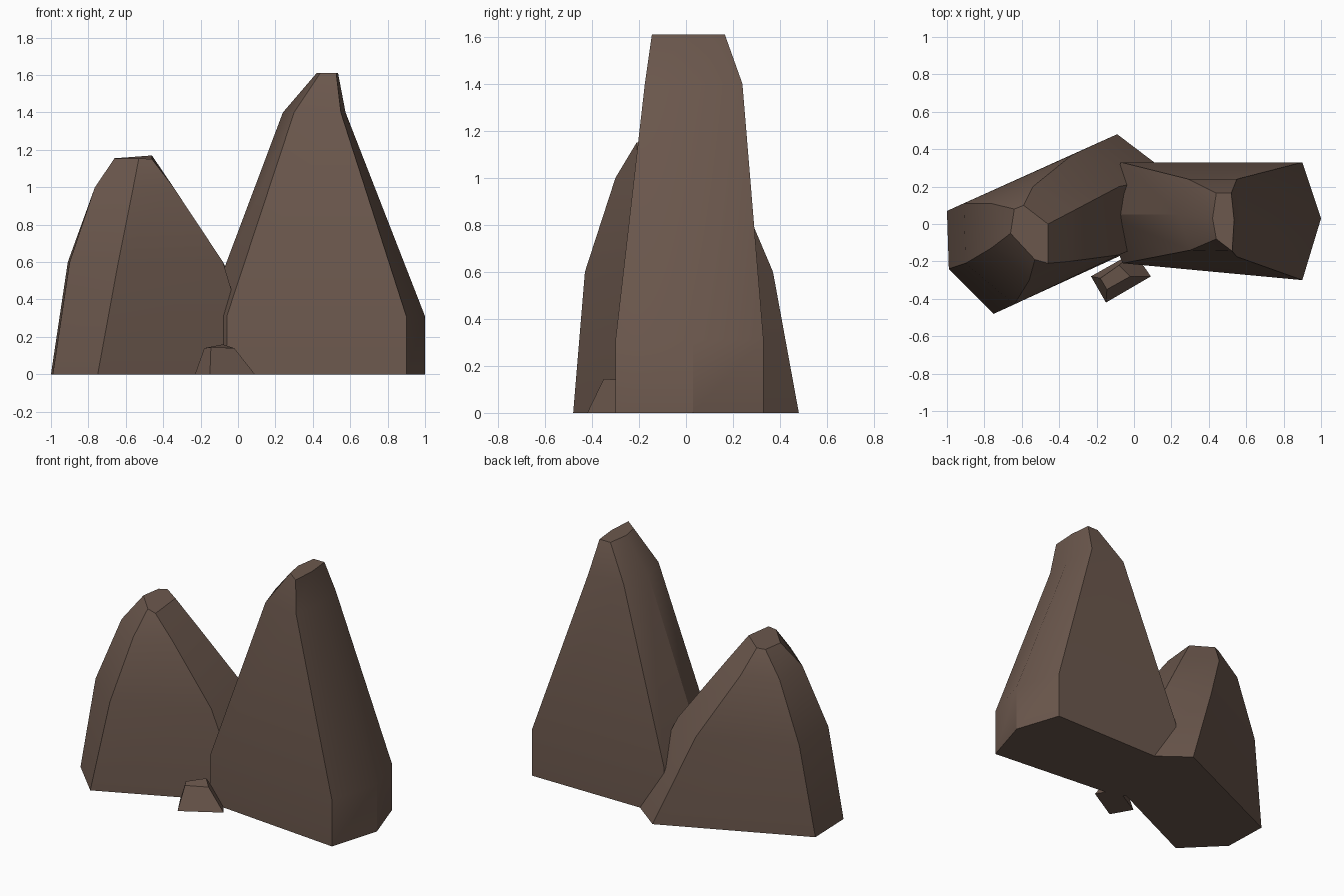
import bpy, bmesh, math

if "Cube" in bpy.data.objects:
    bpy.data.objects.remove(bpy.data.objects["Cube"])

stone = bpy.data.materials.new("brown stone")
stone.diffuse_color = (0.150, 0.098, 0.075, 1)
stone.use_nodes = True
stone.node_tree.nodes["Principled BSDF"].inputs["Base Color"].default_value = stone.diffuse_color


def rock(name, rings):
    """Loft a closed rock through rings of (x, y, z) points, bottom to top."""
    bm = bmesh.new()
    loops = [[bm.verts.new(p) for p in ring] for ring in rings]
    n = len(loops[0])
    for low, high in zip(loops, loops[1:]):
        for i in range(n):
            j = (i + 1) % n
            bm.faces.new((low[i], low[j], high[j], high[i]))
    bm.faces.new(loops[0][::-1])
    bm.faces.new(loops[-1])
    bmesh.ops.recalc_face_normals(bm, faces=bm.faces)
    mesh = bpy.data.meshes.new(name)
    bm.to_mesh(mesh)
    bm.free()
    mesh.materials.append(stone)
    ob = bpy.data.objects.new(name, mesh)
    bpy.context.collection.objects.link(ob)
    bpy.ops.object.select_all(action='DESELECT')
    ob.select_set(True)
    bpy.context.view_layer.objects.active = ob
    bpy.ops.object.shade_smooth_by_angle(angle=math.radians(30))


def level(z, pts):
    return [(x, y, z) for x, y in pts]


# Tall rock on the right: vertical foot, long taper, bevelled crown
foot = [(-0.06, -0.21), (0.90, -0.30), (1.0, 0.03),
        (0.90, 0.33), (-0.07, 0.33), (-0.17, 0.05)]
rock("tall_rock", [
    level(0, foot),
    level(0.31, foot),
    level(1.40, [(0.30, -0.14), (0.55, -0.175), (0.575, 0.03),
                 (0.55, 0.24), (0.29, 0.24), (0.24, 0.05)]),
    level(1.61, [(0.44, -0.08), (0.525, -0.145), (0.535, 0.02),
                 (0.52, 0.165), (0.44, 0.165), (0.42, 0.03)]),
])

# Shorter, broader rock on the left
rock("short_rock", [
    level(0, [(-0.75, -0.48), (0.10, -0.09), (0.20, 0.26),
              (-0.09, 0.48), (-1.0, 0.07), (-0.99, -0.24)]),
    level(0.60, [(-0.64, -0.43), (-0.08, -0.165), (-0.08, 0.20),
                 (-0.33, 0.37), (-0.91, 0.11), (-0.90, -0.21)]),
    level(1.00, [(-0.56, -0.30), (-0.345, -0.20), (-0.345, 0.06),
                 (-0.54, 0.20), (-0.765, 0.11), (-0.765, -0.13)]),
    [(-0.53, -0.19, 1.155), (-0.46, -0.21, 1.15), (-0.46, 0.0, 1.17),
     (-0.59, 0.10, 1.16), (-0.64, 0.08, 1.155), (-0.66, -0.05, 1.155)],
])

# Small pebble in front of the gap
rock("pebble", [
    level(0, [(-0.23, -0.28), (-0.15, -0.42), (0.09, -0.28), (0.0, -0.15)]),
    [(-0.18, -0.29, 0.14), (-0.145, -0.35, 0.145),
     (-0.02, -0.28, 0.14), (-0.08, -0.22, 0.16)],
])
